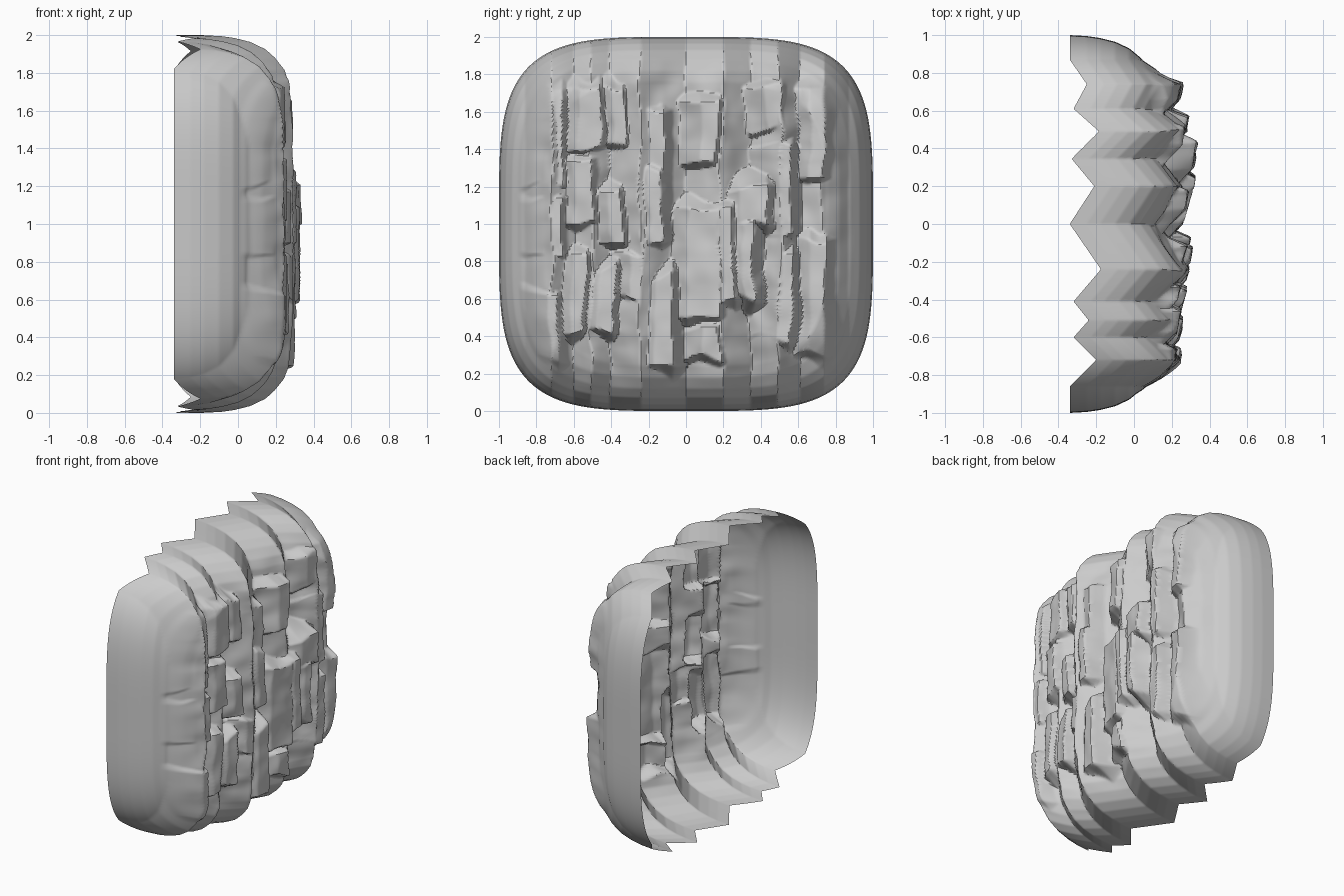
import bpy, math
from mathutils import Vector, noise

if "Cube" in bpy.data.objects:
    bpy.data.objects.remove(bpy.data.objects["Cube"])

N = 260  # grid cells per side

# Rounded shell section: (radius, depth), from centre of the face to the open back rim
PROFILE = [(0, .13), (.6, .125), (.76, .10), (.82, .08), (.88, .035), (.93, -.025),
           (.965, -.10), (.985, -.18), (.995, -.25), (1, -.34)]
# Vertical folds across the width: (y, forward shift)
FOLDS = [(-1, 0), (-.86, 0), (-.72, .14), (-.6, .02), (-.51, .10), (-.41, .02), (-.24, .165),
         (0, 0), (.2, .13), (.345, .01), (.49, .155), (.61, .02), (.74, .09), (.87, 0), (1, 0)]
# Raised slabs on the face: y0, y1, z0, z1, height
SLABS = [(-.74, -.66, 1.2, 1.72, .23), (-.57, -.46, 1.42, 1.72, .25), (-.40, -.33, 1.42, 1.74, .25),
         (-.22, -.12, 1.25, 1.62, .28), (.08, .17, 1.32, 1.64, .29), (.42, .50, 1.5, 1.74, .27),
         (.66, .74, 1.25, 1.72, .25), (-.72, -.67, .85, 1.12, .25), (-.60, -.50, 1.0, 1.36, .26),
         (-.41, -.34, .90, 1.18, .28), (-.19, -.13, .9, 1.28, .31), (.01, .19, .5, 1.1, .305),
         (.30, .42, 1.0, 1.2, .335), (.21, .26, .58, 1.12, .325), (.48, .55, .95, 1.42, .29),
         (-.61, -.54, .42, .85, .255), (-.16, -.07, .25, .72, .30), (.31, .36, .6, 1.0, .33),
         (.49, .56, .38, .84, .29), (.66, .75, .3, .92, .26), (-.73, -.68, .28, .62, .26),
         (.09, .18, .28, .44, .28), (-.47, -.38, .42, .76, .27), (-.3, -.24, .62, .84, .29)]


def lerp_table(table, t):
    for (a, p), (b, q) in zip(table, table[1:]):
        if t <= b:
            return p + (q - p) * (t - a) / (b - a)
    return table[-1][1]


# Re-parameterise the profile by arc length so the rim gets enough rows
radius, depth, run = [(0, 0)], [(0, PROFILE[0][1])], 0
total = sum(math.dist(p, q) for p, q in zip(PROFILE, PROFILE[1:]))
for p, q in zip(PROFILE, PROFILE[1:]):
    run += math.dist(p, q)
    radius.append((run / total, q[0]))
    depth.append((run / total, q[1]))


def rock_point(a, b):
    m = max(abs(a), abs(b))
    r = lerp_table(radius, m)
    k = r / max((a ** 4 + b ** 4) ** .25, 1e-6)
    y, z = a * k, 1 + b * k
    x0 = lerp_table(depth, m)
    face = min(1, max(0, (.9 - r) / .15))
    wob = noise.noise(Vector((y * 3, z * 3, 5))) * .03 + noise.noise(Vector((y * 9, z * 9, 1))) * .015
    yy, zz = y + wob * face, z + noise.noise(Vector((y * 7, z * 4, 9))) * .05
    x = x0 + lerp_table(FOLDS, yy)
    # slabs: flat tops, soft left and top slopes, steep right and bottom drops
    if face > 0:
        top = x
        for y0, y1, z0, z1, h in SLABS:
            s = .9 * max(0, y0 - yy) + 2.2 * max(0, yy - y1) + 1.6 * max(0, zz - z1) + 2.2 * max(0, z0 - zz)
            top = max(top, h + .25 * (min(max(yy, y0), y1) - y1) - s)
        x += (top - x) * face
    x += noise.noise(Vector((y * 8, z * 6, 3))) * .012 * face
    return x, y, z


# Open rock shell
verts = [rock_point(2 * i / N - 1, 2 * j / N - 1) for j in range(N + 1) for i in range(N + 1)]
W = N + 1
faces = [(j * W + i, j * W + i + 1, (j + 1) * W + i + 1, (j + 1) * W + i)
         for j in range(N) for i in range(N)]
mesh = bpy.data.meshes.new("rock_wall")
mesh.from_pydata(verts, [], faces)
rock = bpy.data.objects.new("rock_wall", mesh)
bpy.context.collection.objects.link(rock)
bpy.context.view_layer.objects.active = rock
rock.select_set(True)
bpy.ops.object.shade_smooth_by_angle(angle=math.radians(40))
